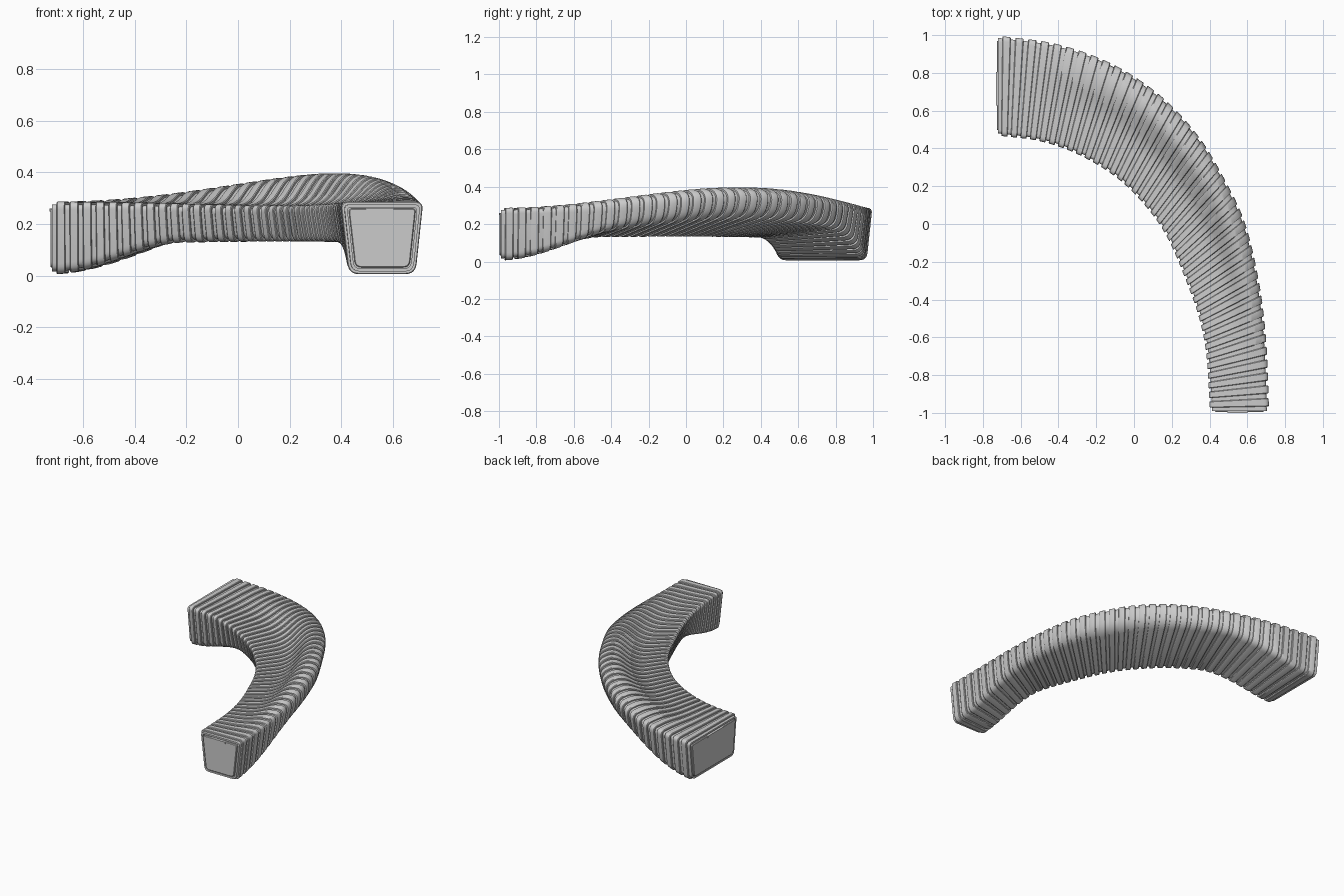
import bpy, bmesh, math
from mathutils import Vector

if "Cube" in bpy.data.objects:
    bpy.data.objects.remove(bpy.data.objects["Cube"])

RIBS = 40
INNER = [(-.72, .465), (-.5, .435), (-.3, .365), (-.1, .245), (.05, .1), (.17, -.07),
         (.27, -.3), (.34, -.5), (.38, -.7), (.398, -.99)]
OUTER = [(-.72, 1.0), (-.4, .955), (-.1, .85), (.15, .685), (.35, .47), (.5, .22),
         (.6, 0), (.67, -.3), (.705, -.62), (.718, -.99)]


def dense(points):
    """Smooth curve through points with cumulative lengths."""
    p = [Vector(q) for q in points]
    p = [2 * p[0] - p[1]] + p + [2 * p[-1] - p[-2]]
    out = []
    for a, b, c, d in zip(p, p[1:], p[2:], p[3:]):
        for k in range(20):
            s = k / 20
            out.append(.5 * (2 * b + (c - a) * s + (2 * a - 5 * b + 4 * c - d) * s * s
                             + (3 * b - a - 3 * c + d) * s ** 3))
    out.append(p[-2])
    lengths = [0]
    for a, b in zip(out, out[1:]):
        lengths.append(lengths[-1] + (b - a).length)
    return out, lengths


def at(curve, t):
    pts, ln = curve
    goal = t * ln[-1]
    for i in range(len(pts) - 1):
        if ln[i + 1] >= goal - 1e-9:
            return pts[i].lerp(pts[i + 1], (goal - ln[i]) / (ln[i + 1] - ln[i]))
    return pts[-1]


inner_curve, outer_curve = dense(INNER), dense(OUTER)


def frame(t):
    a, b = at(inner_curve, t), at(outer_curve, t)
    d = (b - a).normalized()
    return a, d, Vector((d.y, -d.x)), (b - a).length


def section(t, inset=0.0, push=0.0):
    """Rounded cross-section ring: box at the ends, raised back in the middle."""
    base, d, n, w = frame(t)
    m = math.sin(math.pi * t) ** 2
    s = min(1, min(t, 1 - t) / .25)
    lift = .118 * s * s * (3 - 2 * s)
    top = .287
    corners = [((.032, .006 + lift), .04),
               ((w - .03, .006 + lift + .12 * m), .04 + .03 * m),
               ((w, top + .085 * m), .03 + .06 * m),
               ((w * .76, top + .123 * m), .07),
               ((w * .46, top - .015 * m), .07),
               ((0, top - .015 * m), .03)]
    pts = [Vector(c[0]) for c in corners]
    k = len(pts)
    moved = []
    for i in range(k):
        e1, e2 = (pts[i] - pts[i - 1]).normalized(), (pts[(i + 1) % k] - pts[i]).normalized()
        n1, n2 = Vector((e1.y, -e1.x)), Vector((e2.y, -e2.x))
        moved.append(pts[i] - (n1 + n2) * inset / (1 + n1.dot(n2)))
    ring = []
    for i in range(k):
        c, a, b = moved[i], moved[i - 1], moved[(i + 1) % k]
        r = max(.012, corners[i][1] - inset * .6)
        p = c + (a - c).normalized() * min(r, .45 * (a - c).length)
        q = c + (b - c).normalized() * min(r, .45 * (b - c).length)
        for j in range(7):
            f = j / 6
            v = p * (1 - f) ** 2 + c * 2 * f * (1 - f) + q * f * f
            xy = base + d * v.x + n * push
            ring.append((xy.x, xy.y, v.y))
    return ring


def loft(name, rings):
    bm = bmesh.new()
    rows = [[bm.verts.new(v) for v in r] for r in rings]
    for a, b in zip(rows, rows[1:]):
        for i in range(len(a)):
            j = (i + 1) % len(a)
            bm.faces.new((a[i], a[j], b[j], b[i]))
    bm.faces.new(rows[0])
    bm.faces.new(rows[-1])
    bmesh.ops.recalc_face_normals(bm, faces=bm.faces)
    me = bpy.data.meshes.new(name)
    bm.to_mesh(me)
    bm.free()
    ob = bpy.data.objects.new(name, me)
    bpy.context.collection.objects.link(ob)
    bpy.ops.object.select_all(action='DESELECT')
    ob.select_set(True)
    bpy.context.view_layer.objects.active = ob
    bpy.ops.object.shade_smooth_by_angle(angle=math.radians(35))
    return ob


# ribbed bench body, with a shallow groove in each end cap
GAP = .011
step = 1 / (RIBS + .35)
rings = [section(0, .03, .012), section(0, .022, .012), section(0, .022), section(0, GAP)]
for i in range(RIBS):
    a = (i + .35) * step
    b = a + .65 * step
    c = .06 * step
    rings += [section(a, GAP), section(a, .003), section(a + c, 0),
              section(b - c, 0), section(b, .003), section(b, GAP)]
rings += [section(1, GAP), section(1, .022), section(1, .022, -.012), section(1, .03, -.012)]
loft("ribbed_bench_body", rings)

# end panels and their small grip bars
for side, t, sign in (("left", 0, -1), ("front", 1, 1)):
    loft(side + "_end_panel", [section(t, .027, -.01 * sign), section(t, .027, .003 * sign),
                               section(t, .03, .006 * sign)])
    base, d, n, w = frame(t)
    mid = base + d * w * .47 + n * sign * .005
    bpy.ops.mesh.primitive_cube_add(size=1, location=(mid.x, mid.y, .254),
                                    rotation=(0, 0, math.atan2(d.y, d.x)))
    grip = bpy.context.object
    grip.name = side + "_end_grip"
    grip.scale = (w * .33, .01, .012)
